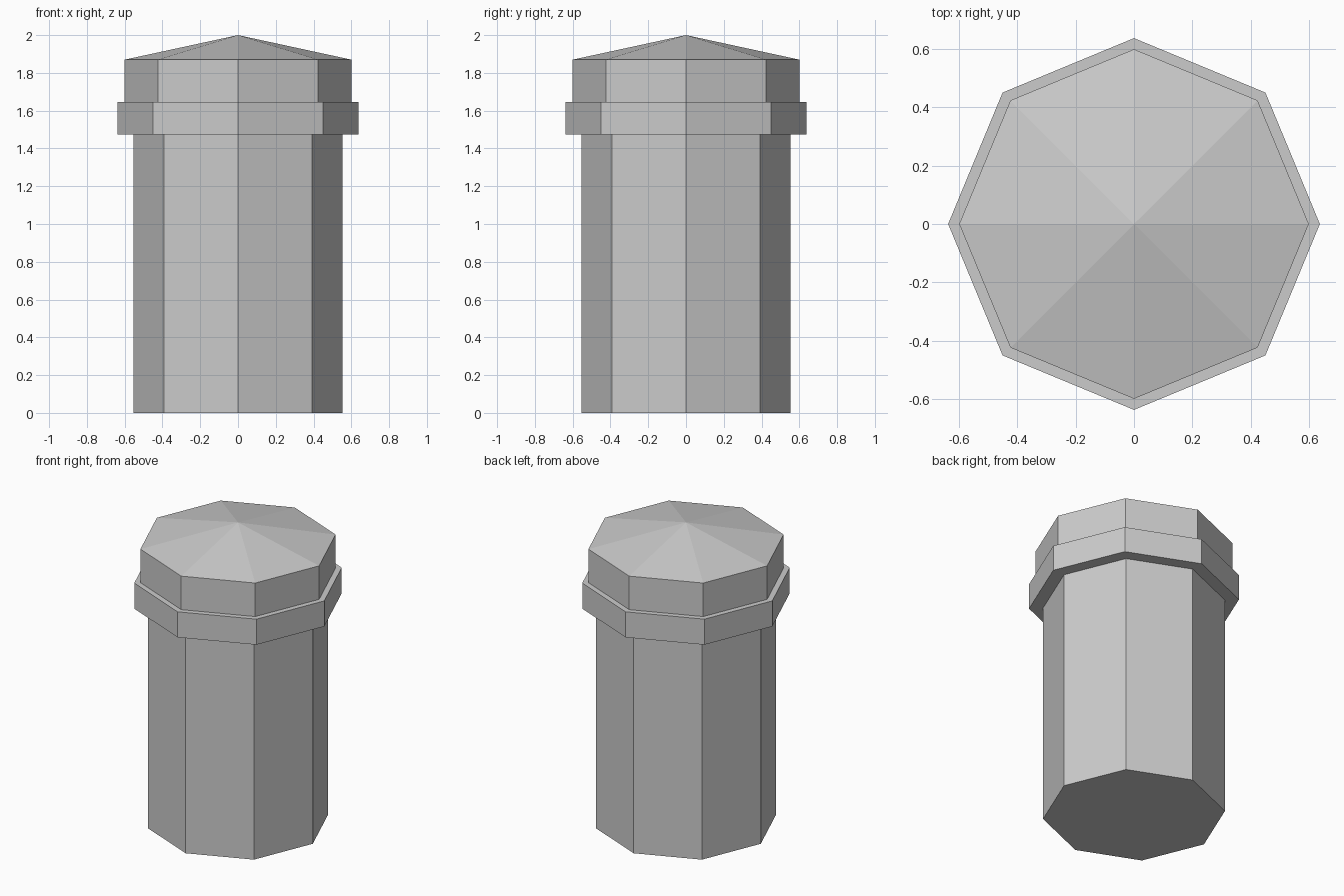
import bpy, bmesh
from math import cos, sin, tau

if "Cube" in bpy.data.objects:
    bpy.data.objects.remove(bpy.data.objects["Cube"])

SIDES = 8

# Profile (radius, height): shaft, projecting collar, cap band
PROFILE = [
    (0.553, 0.0), (0.553, 1.475),
    (0.638, 1.475), (0.638, 1.646),
    (0.60, 1.646), (0.60, 1.87),
]
APEX_HEIGHT = 2.0


def ring(bm, radius, z):
    return [bm.verts.new((radius * cos(tau * i / SIDES),
                          radius * sin(tau * i / SIDES), z))
            for i in range(SIDES)]


bm = bmesh.new()
rings = [ring(bm, r, z) for r, z in PROFILE]

# Flat base
bm.faces.new(list(reversed(rings[0])))

# Walls and ledges between neighbouring rings
for low, high in zip(rings, rings[1:]):
    for i in range(SIDES):
        j = (i + 1) % SIDES
        bm.faces.new((low[i], low[j], high[j], high[i]))

# Shallow pointed roof
apex = bm.verts.new((0, 0, APEX_HEIGHT))
for i in range(SIDES):
    bm.faces.new((rings[-1][i], rings[-1][(i + 1) % SIDES], apex))

bmesh.ops.recalc_face_normals(bm, faces=bm.faces)
mesh = bpy.data.meshes.new("octagonal_post")
bm.to_mesh(mesh)
bm.free()
bpy.context.collection.objects.link(bpy.data.objects.new("octagonal_post", mesh))
